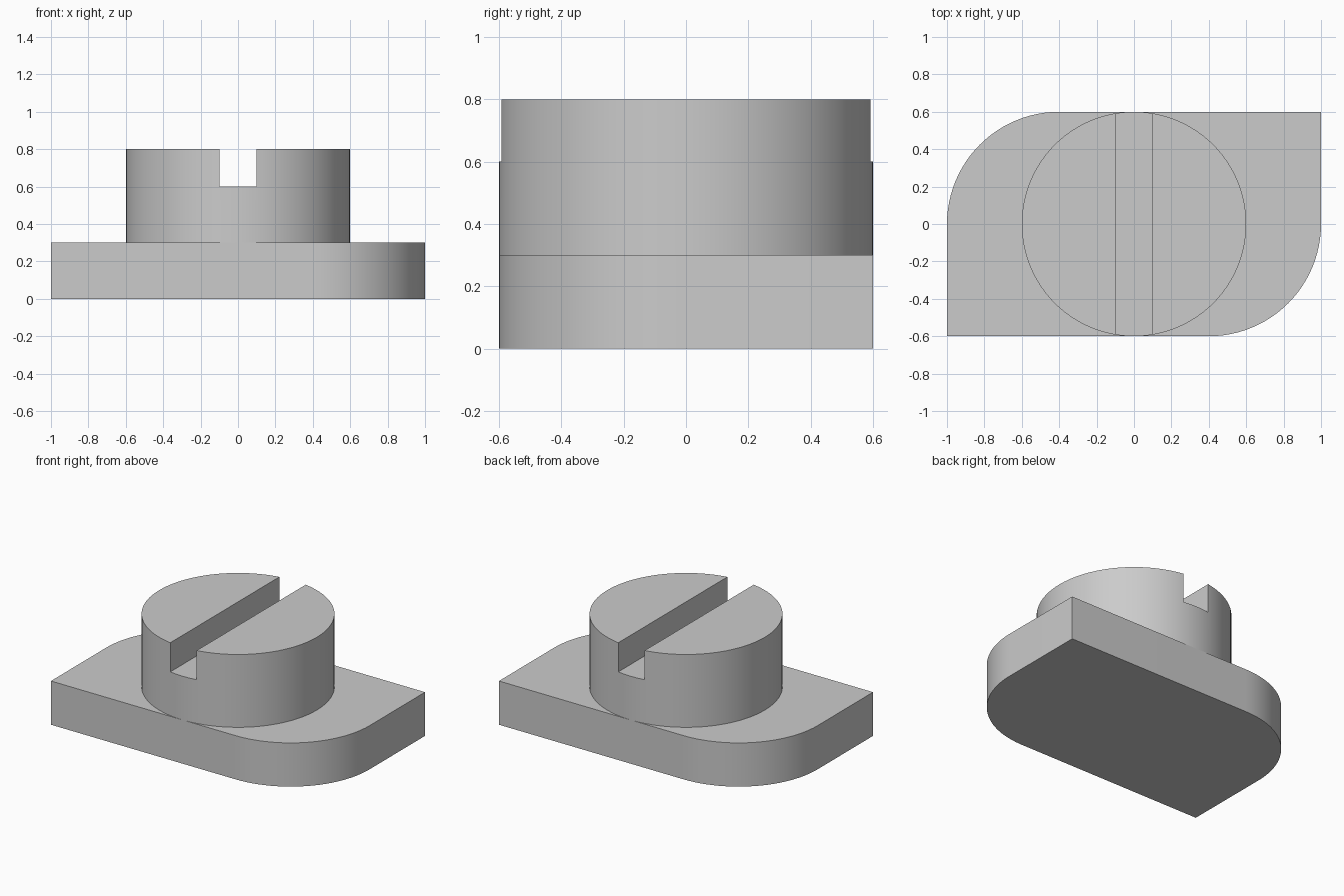
import bpy, bmesh
from math import cos, sin, pi

cube = bpy.data.objects.get("Cube")
if cube:
    bpy.data.objects.remove(cube, do_unlink=True)

GREY = (0.6, 0.6, 0.6, 1)
mat = bpy.data.materials.new("plain grey")
mat.use_nodes = True
mat.diffuse_color = GREY
mat.node_tree.nodes["Principled BSDF"].inputs["Base Color"].default_value = GREY


def arc(cx, cy, r, start, end, steps):
    """Points along an arc, angles in radians."""
    angles = [start + (end - start) * i / steps for i in range(steps + 1)]
    return [(cx + r * cos(a), cy + r * sin(a)) for a in angles]


def prism(name, outline, z0, z1):
    """Extrude a flat outline from z0 up to z1."""
    bm = bmesh.new()
    face = bm.faces.new([bm.verts.new((x, y, z0)) for x, y in outline])
    top = bmesh.ops.extrude_face_region(bm, geom=[face])["geom"]
    verts = [v for v in top if isinstance(v, bmesh.types.BMVert)]
    bmesh.ops.translate(bm, verts=verts, vec=(0, 0, z1 - z0))
    bmesh.ops.recalc_face_normals(bm, faces=bm.faces)
    mesh = bpy.data.meshes.new(name)
    bm.to_mesh(mesh)
    bm.free()
    mesh.materials.append(mat)
    obj = bpy.data.objects.new(name, mesh)
    bpy.context.collection.objects.link(obj)
    return obj


# Base plate: two opposite corners rounded, two square
plate = [(-1, -0.6)] + arc(0.4, 0, 0.6, -pi / 2, 0, 24)
plate += [(1, 0.6)] + arc(-0.4, 0, 0.6, pi / 2, pi, 24)
base = prism("base_plate", plate, 0, 0.3)

# Round head with a straight slot cut across its top
head = prism("slotted_head", arc(0, 0, 0.6, 0, 2 * pi, 96)[:-1], 0.3, 0.8)
cutter = prism("slot_cutter", [(-0.1, -1), (0.1, -1), (0.1, 1), (-0.1, 1)], 0.6, 1)
cutter.hide_render = True
slot = head.modifiers.new("slot", 'BOOLEAN')
slot.operation = 'DIFFERENCE'
slot.solver = 'EXACT'
slot.object = cutter
bpy.context.view_layer.objects.active = head
bpy.ops.object.modifier_apply(modifier=slot.name)
bpy.data.objects.remove(cutter, do_unlink=True)

# Smooth the curved walls, keep the edges crisp
for obj in bpy.context.selected_objects:
    obj.select_set(False)
for obj in (base, head):
    obj.select_set(True)
bpy.context.view_layer.objects.active = head
bpy.ops.object.shade_smooth_by_angle(angle=pi / 6)
